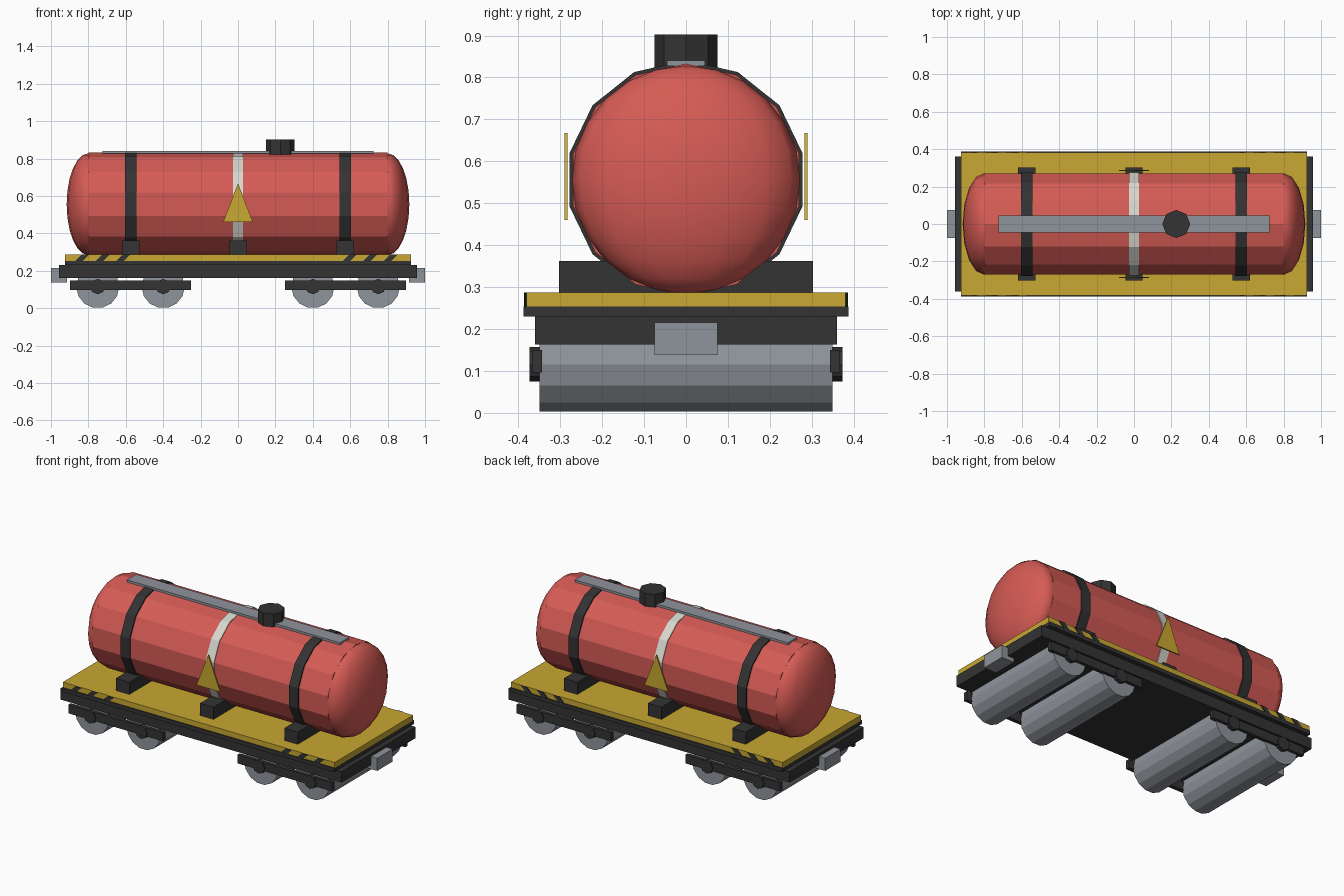
import bpy, bmesh
from math import pi
from mathutils import Matrix

cube = bpy.data.objects.get("Cube")
if cube:
    bpy.data.objects.remove(cube, do_unlink=True)


def material(name, rgb):
    m = bpy.data.materials.new(name)
    m.use_nodes = True
    m.diffuse_color = (*rgb, 1)
    m.node_tree.nodes["Principled BSDF"].inputs["Base Color"].default_value = (*rgb, 1)
    return m


RED = material("tank_red", (0.67, 0.105, 0.09))
YELLOW = material("deck_yellow", (0.578, 0.392, 0.032))
DARK = material("dark_iron", (0.033, 0.033, 0.033))
GREY = material("steel_grey", (0.275, 0.296, 0.332))
WHITE = material("band_white", (0.68, 0.68, 0.63))

TANK_Z = 0.556
AXIS = {"X": Matrix.Rotation(pi / 2, 4, "Y"),
        "Y": Matrix.Rotation(pi / 2, 4, "X"),
        "Z": Matrix.Identity(4)}


def finish(name, bm, mat, loc=(0, 0, 0)):
    bmesh.ops.recalc_face_normals(bm, faces=bm.faces)
    mesh = bpy.data.meshes.new(name)
    bm.to_mesh(mesh)
    bm.free()
    mesh.materials.append(mat)
    ob = bpy.data.objects.new(name, mesh)
    ob.location = loc
    bpy.context.collection.objects.link(ob)
    return ob


def box(name, size, loc, mat):
    bm = bmesh.new()
    bmesh.ops.create_cube(bm, size=1)
    bmesh.ops.scale(bm, vec=size, verts=bm.verts)
    return finish(name, bm, mat, loc)


def cylinder(name, radius, length, sides, axis, loc, mat):
    # first vertex lies on +y before turning onto the axis
    bm = bmesh.new()
    bmesh.ops.create_cone(bm, cap_ends=True, segments=sides, radius1=radius,
                          radius2=radius, depth=length,
                          matrix=AXIS[axis] @ Matrix.Rotation(pi / 2, 4, "Z"))
    return finish(name, bm, mat, loc)


def plate(name, outline, thickness, loc, mat):
    # flat x-z outline given thickness along y
    bm = bmesh.new()
    face = bm.faces.new([bm.verts.new((x, -thickness / 2, z)) for x, z in outline])
    grown = bmesh.ops.extrude_face_region(bm, geom=[face])
    bmesh.ops.translate(bm, vec=(0, thickness, 0),
                        verts=[v for v in grown["geom"] if isinstance(v, bmesh.types.BMVert)])
    return finish(name, bm, mat, loc)


# Underframe and deck
box("lower_frame", (1.914, 0.72, 0.068), (0, 0, 0.197), DARK)
box("frame_rim", (1.85, 0.774, 0.024), (0, 0, 0.242), DARK)
box("deck", (1.85, 0.762, 0.034), (0, 0, 0.27), YELLOW)

# Tank body with smooth domed ends
cylinder("tank_body", 0.277, 1.6, 14, "X", (0, 0, TANK_Z), RED)
for side in (-1, 1):
    bm = bmesh.new()
    bmesh.ops.create_uvsphere(bm, u_segments=16, v_segments=12, radius=0.272)
    bmesh.ops.scale(bm, vec=(0.427, 1, 1), verts=bm.verts)
    for f in bm.faces:
        f.smooth = True
    finish("tank_dome", bm, RED, (side * 0.8, 0, TANK_Z))

# Straps and saddles
for x in (-0.573, 0, 0.573):
    if x:
        cylinder("dark_strap", 0.285, 0.062, 14, "X", (x, 0, TANK_Z), DARK)
    else:
        cylinder("white_strap", 0.282, 0.056, 14, "X", (x, 0, TANK_Z), WHITE)
    box("saddle", (0.092, 0.606, 0.076), (x, 0, 0.324), DARK)

# Walkway and hatch on top
box("walkway", (1.448, 0.09, 0.014), (0, 0, 0.834), GREY)
cylinder("hatch", 0.075, 0.08, 8, "Z", (0.226, 0, 0.862), DARK)

# Warning triangles and hazard stripes on both long sides
for y in (-1, 1):
    plate("warning_triangle", [(-0.08, 0.46), (0.08, 0.46), (0, 0.667)],
          0.007, (0, y * 0.286, 0), YELLOW)
    for x in (-0.835, -0.725, -0.615, 0.595, 0.705, 0.815):
        plate("hazard_stripe",
              [(-0.036, 0.253), (0.004, 0.253), (0.04, 0.287), (0, 0.287)],
              0.006, (x, y * 0.383, 0), DARK)

# Couplers, bogies, wheels and hubs
for end in (-1, 1):
    box("coupler", (0.085, 0.15, 0.077), (end * 0.9575, 0, 0.177), GREY)
    for y in (-1, 1):
        box("bogie_bar", (0.645, 0.024, 0.053), (end * 0.575, y * 0.355, 0.123), DARK)
    for offset in (-0.175, 0.175):
        x = end * 0.575 + offset
        cylinder("wheel_roller", 0.115, 0.698, 14, "Y", (x, 0, 0.115), GREY)
        cylinder("axle_hub", 0.041, 0.746, 8, "Y", (x, 0, 0.116), DARK)
